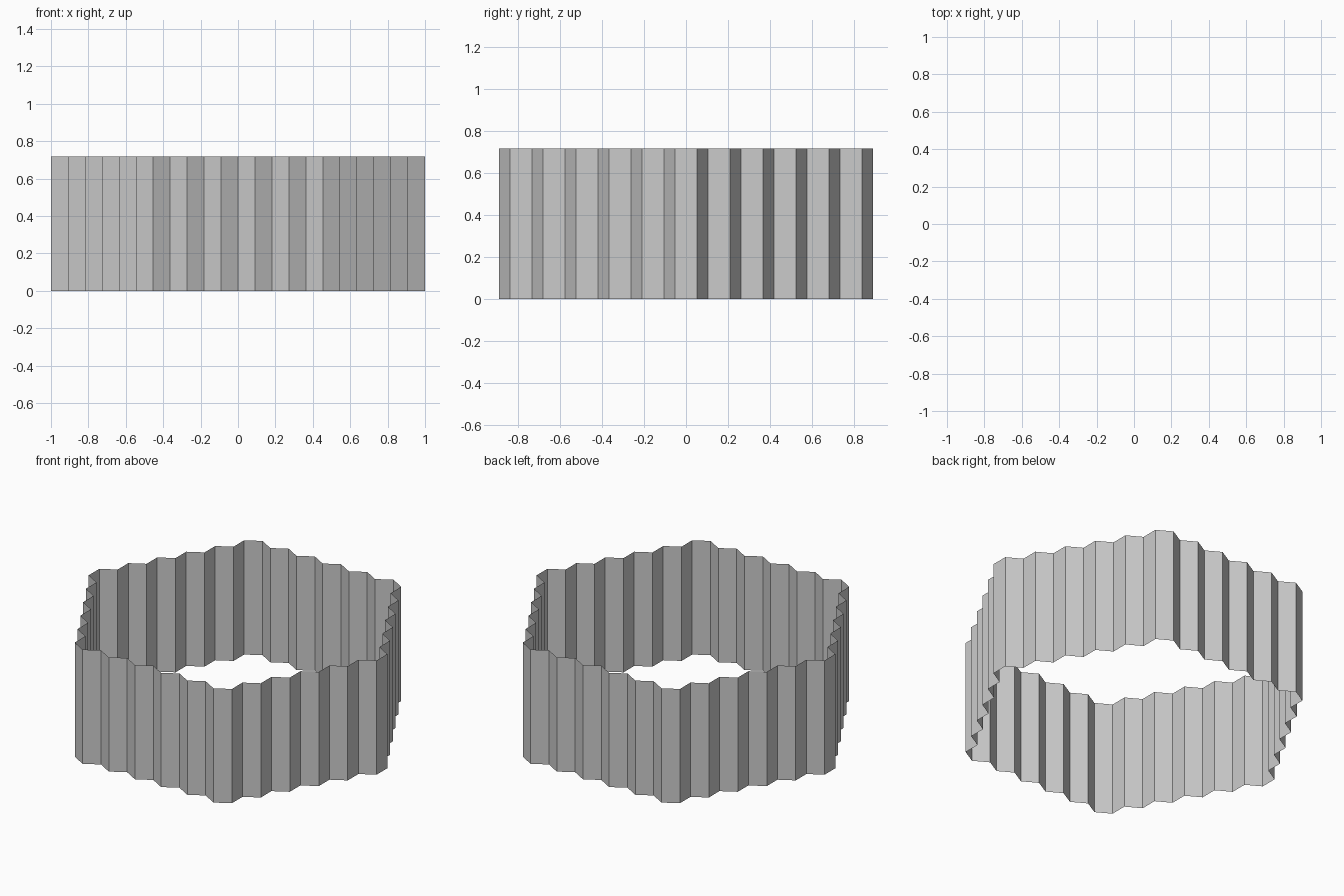
import bpy, bmesh, math

if "Cube" in bpy.data.objects:
    bpy.data.objects.remove(bpy.data.objects["Cube"])

RINGS = 5                              # hex tiles from the centre to the rim
TILE_W = 2 / (2 * RINGS + 1)           # tile width across flats
R = TILE_W / math.sqrt(3)              # tile corner radius
HEIGHT = 0.717
NEIGHBOURS = [(1, 0), (0, 1), (-1, 1), (-1, 0), (0, -1), (1, -1)]


def inside(q, r):
    return max(abs(q), abs(r), abs(q + r)) <= RINGS


def corner(q, r, k):
    a = math.radians(60 * k - 30)
    return (TILE_W * (q + r / 2) + R * math.cos(a), 1.5 * R * r + R * math.sin(a))


# Open wall following the outer edge of a hexagonal patch of hex tiles
bm = bmesh.new()
for q in range(-RINGS, RINGS + 1):
    for r in range(-RINGS, RINGS + 1):
        if not inside(q, r):
            continue
        for k, (dq, dr) in enumerate(NEIGHBOURS):
            if inside(q + dq, r + dr):
                continue
            a, b = corner(q, r, k), corner(q, r, k + 1)
            bm.faces.new([bm.verts.new(p) for p in
                          ((*a, 0), (*b, 0), (*b, HEIGHT), (*a, HEIGHT))])
bmesh.ops.remove_doubles(bm, verts=bm.verts, dist=1e-4)

mesh = bpy.data.meshes.new("hex_border_wall")
bm.to_mesh(mesh)
bm.free()
bpy.context.collection.objects.link(bpy.data.objects.new("hex_border_wall", mesh))
